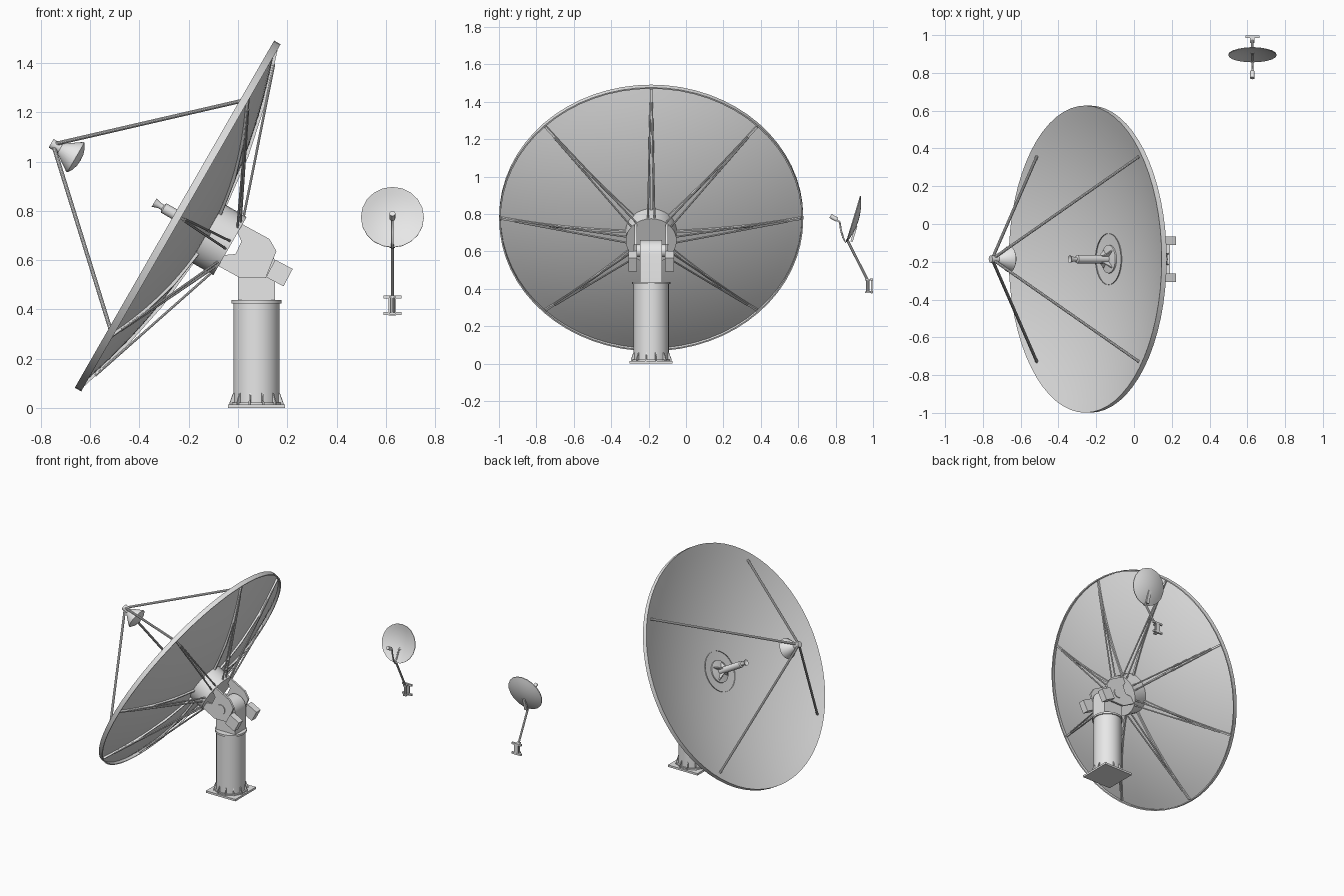
import bpy, bmesh, math
from mathutils import Matrix, Vector

cube = bpy.data.objects.get("Cube")
if cube:
    bpy.data.objects.remove(cube, do_unlink=True)

grey = bpy.data.materials.new("light grey paint")
grey.use_nodes = True
grey.diffuse_color = (0.8, 0.8, 0.8, 1)
grey.node_tree.nodes["Principled BSDF"].inputs["Base Color"].default_value = (0.8, 0.8, 0.8, 1)


def finish(name, bm, matrix=Matrix()):
    bmesh.ops.recalc_face_normals(bm, faces=bm.faces)
    bm.transform(matrix)
    mesh = bpy.data.meshes.new(name)
    bm.to_mesh(mesh)
    bm.free()
    mesh.materials.append(grey)
    ob = bpy.data.objects.new(name, mesh)
    bpy.context.collection.objects.link(ob)
    bpy.ops.object.select_all(action='DESELECT')
    ob.select_set(True)
    bpy.context.view_layer.objects.active = ob
    bpy.ops.object.shade_smooth_by_angle(angle=math.radians(35))
    return ob


def lathe(name, profile, segments, matrix=Matrix()):
    """Revolve (radius, height) points about local z."""
    bm = bmesh.new()
    verts = [bm.verts.new((r, 0, h)) for r, h in profile]
    edges = [bm.edges.new(pair) for pair in zip(verts, verts[1:])]
    bmesh.ops.spin(bm, geom=verts + edges, axis=(0, 0, 1), cent=(0, 0, 0),
                   angle=math.tau, steps=segments)
    bmesh.ops.remove_doubles(bm, verts=bm.verts, dist=1e-5)
    return finish(name, bm, matrix)


def rod(name, a, b, radius, matrix=Matrix(), segments=10):
    a, b = Vector(a), Vector(b)
    turn = (b - a).to_track_quat('Z', 'Y').to_matrix().to_4x4()
    bm = bmesh.new()
    bmesh.ops.create_cone(bm, cap_ends=True, segments=segments, radius1=radius, radius2=radius,
                          depth=(b - a).length, matrix=Matrix.Translation((a + b) / 2) @ turn)
    return finish(name, bm, matrix)


def box(name, size, centre, matrix=Matrix()):
    bm = bmesh.new()
    bmesh.ops.create_cube(bm, size=1, matrix=Matrix.Translation(centre) @ Matrix.Diagonal((*size, 1)))
    return finish(name, bm, matrix)


def plate(name, outline, thickness, matrix=Matrix()):
    """Extrude an (x, z) outline evenly about y = 0."""
    bm = bmesh.new()
    face = bm.faces.new([bm.verts.new((x, -thickness / 2, z)) for x, z in outline])
    new = bmesh.ops.extrude_face_region(bm, geom=[face])['geom']
    bmesh.ops.translate(bm, vec=(0, thickness, 0), verts=[v for v in new if isinstance(v, bmesh.types.BMVert)])
    return finish(name, bm, matrix)


def frame(x, y, z, origin):
    m = Matrix((x, y, z)).transposed().to_4x4()
    m.translation = origin
    return m


def around(count, start=0.0):
    return [Matrix.Rotation(start + math.tau * i / count, 4, 'Z') for i in range(count)]


MID = -0.186                      # y of the large antenna
COL = 0.075                       # x of its pedestal
R, DEPTH = 0.813, 0.15
DISH = frame((0.498, 0, 0.867), (0, 1, 0), (-0.867, 0, 0.498), (-0.258, MID, 0.787))


def bowl(r, radius=R, depth=DEPTH):
    return -depth * (1 - (r / radius) ** 2)


# Large reflector with a rim skirt
front = [(R * i / 14, bowl(R * i / 14)) for i in range(15)]
back = [((R - 0.008) * i / 14, bowl((R - 0.008) * i / 14) - 0.008) for i in range(14, -1, -1)]
lathe("main_reflector", front + [(R, -0.03), (R - 0.008, -0.03)] + back, 64, DISH)

# Hub behind the reflector
lathe("hub", [(0, -0.26), (0.136, -0.26), (0.136, -0.14)], 32, DISH)

# Trussed ribs on the back
for spin in around(8):
    m = DISH @ spin
    rim = [(r, bowl(r) - 0.004) for r in (0.12, 0.35, 0.58, 0.8)]
    edge = [(r, h - 0.018) for r, h in reversed(rim)]
    plate("rib", rim + edge, 0.012, m)
    for side in (-1, 1):
        rod("rib_strut", (0.128, side * 0.018, -0.25), (0.73, side * 0.004, bowl(0.73) - 0.018), 0.005, m, 8)

# Feed tube and horn in the middle of the reflector
lathe("feed_flange", [(0.075, -0.15), (0.075, -0.14), (0.022, -0.134)], 24, DISH)
lathe("feed_horn", [(0.022, -0.15), (0.022, 0.05), (0.012, 0.055), (0.012, 0.07), (0.02, 0.095),
                    (0, 0.08)], 20, DISH)
for spin in around(4, math.pi / 4):
    plate("feed_gusset", [(0.02, -0.137), (0.065, -0.137), (0.02, -0.09)], 0.006, DISH @ spin)

# Secondary reflector held by four legs
lathe("secondary_reflector", [(0, 0.578), (0.02, 0.578), (0.02, 0.535), (0.026, 0.53), (0.069, 0.468),
                              (0.069, 0.462), (0.05, 0.449), (0.025, 0.441), (0, 0.439)], 28, DISH)
for spin in around(4, math.pi / 4):
    rod("secondary_leg", (0.012, 0, 0.56), (0.768, 0, bowl(0.768)), 0.008, DISH @ spin)

# Pedestal column, base plate and gussets
PED = Matrix.Translation((COL, MID, 0))
box("base_plate", (0.23, 0.23, 0.014), (0, 0, 0.007), PED)
lathe("column", [(0, 0.014), (0.104, 0.014), (0.104, 0.022), (0.094, 0.022), (0.094, 0.425),
                 (0.102, 0.425), (0.102, 0.438), (0, 0.438)], 32, PED)
for spin in around(12, math.pi / 12):
    plate("base_gusset", [(0.09, 0.014), (0.112, 0.014), (0.112, 0.022), (0.098, 0.06), (0.09, 0.06)],
          0.006, PED @ spin)

# Pedestal head with a rounded top
arc = [(0.075 * math.cos(a), 0.586 + 0.075 * math.sin(a))
       for a in (math.pi * i / 14 for i in range(15))]
plate("pedestal_head", [(0.075, 0.435)] + arc + [(-0.075, 0.435)], 0.118, PED)

# Elevation yoke: side plates, counterweights and pivot
YOKE = [(0.018, 0.746), (0.128, 0.686), (0.156, 0.637), (0.112, 0.527), (0.01, 0.527),
        (-0.079, 0.576), (-0.055, 0.621), (-0.01, 0.625), (0.014, 0.677), (-0.002, 0.71)]
for side in (-1, 1):
    plate("yoke_plate", YOKE, 0.014, Matrix.Translation((0, MID + side * 0.083, 0)))
    m = Matrix.Translation((0.168, MID + side * 0.098, 0.548)) @ Matrix.Rotation(math.radians(28), 4, 'Y')
    box("counterweight", (0.08, 0.046, 0.08), (0, 0, 0), m)
rod("pivot", (0.059, MID - 0.096, 0.604), (0.059, MID + 0.096, 0.604), 0.034, segments=24)

# Small wall-mounted dish
SX = 0.627
r2, d2 = 0.128, 0.026
SMALL = frame((0, 0.29, 0.957), (-1, 0, 0), (0, -0.957, 0.29), (SX, 0.893, 0.775))
steps = [r2 * i / 5 for i in range(6)]
lathe("small_reflector", [(r, bowl(r, r2, d2)) for r in steps]
      + [(r, bowl(r, r2, d2) - 0.005) for r in reversed(steps)], 20, SMALL)
box("small_back_bracket", (0.09, 0.022, 0.012), (-0.075, 0, -0.028), SMALL)

# Receiver on a bent arm
rod("receiver", (SX, 0.772, 0.79), (SX, 0.808, 0.77), 0.012, segments=12)
arm = [(0.8, 0.772), (0.822, 0.758), (0.828, 0.715), (0.84, 0.675), (0.853, 0.65), (0.866, 0.668), (0.9, 0.735)]
curve = bpy.data.curves.new("receiver_arm", 'CURVE')
curve.dimensions = '3D'
curve.bevel_depth = 0.005
curve.bevel_resolution = 2
spline = curve.splines.new('POLY')
spline.points.add(len(arm) - 1)
for p, (y, z) in zip(spline.points, arm):
    p.co = (SX, y, z, 1)
curve.materials.append(grey)
bpy.context.collection.objects.link(bpy.data.objects.new("receiver_arm", curve))

# Mast and wall bracket
rod("mast", (SX, 0.86, 0.665), (SX, 0.972, 0.445), 0.007)
rod("mast_foot", (SX, 0.972, 0.45), (SX, 0.972, 0.385), 0.009)
box("wall_strap", (0.03, 0.008, 0.08), (SX, 0.994, 0.416))
for z in (0.45, 0.383):
    box("wall_bar", (0.074, 0.014, 0.012), (SX, 0.992, z))
    box("wall_clamp", (0.024, 0.032, 0.008), (SX, 0.974, z))
